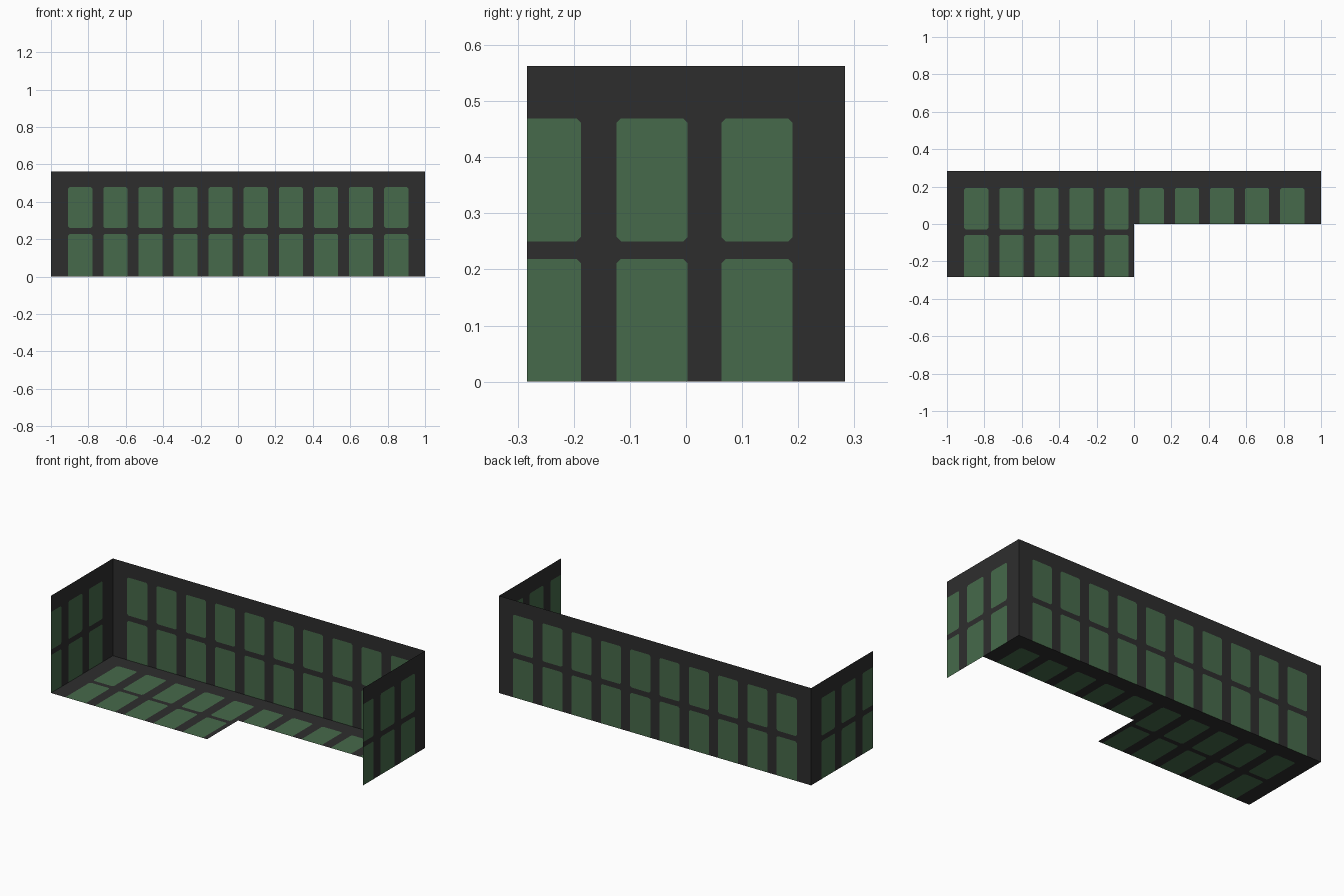
import bpy, bmesh
from mathutils import Vector

if "Cube" in bpy.data.objects:
    bpy.data.objects.remove(bpy.data.objects["Cube"])


def material(name, rgb):
    m = bpy.data.materials.new(name)
    m.diffuse_color = (*rgb, 1)
    m.use_nodes = True
    m.node_tree.nodes["Principled BSDF"].inputs["Base Color"].default_value = m.diffuse_color
    return m


DARK = material("charcoal frame", (0.027, 0.027, 0.027))
GREEN = material("muted green pane", (0.061, 0.143, 0.069))
W, D, H = 1.0, 0.283, 0.563     # half length, half depth, wall height
CUT = 0.008                     # small clipped corner of each pane


def panel(name, place, u_range, v_range, u_panes, v_panes):
    """Thin sheet split into a grid; cells where both pane spans meet are green."""
    bm = bmesh.new()

    def face(pts, mat):
        f = bm.faces.new([bm.verts.new(Vector(place(u, v))) for u, v in pts])
        f.material_index = mat

    def spans(rng, panes):
        cuts = sorted({*rng, *[c for p in panes for c in p]})
        return [(a, b, (a, b) in panes) for a, b in zip(cuts, cuts[1:])]

    for u0, u1, pu in spans(u_range, u_panes):
        for v0, v1, pv in spans(v_range, v_panes):
            corners = [(u0, v0), (u1, v0), (u1, v1), (u0, v1)]
            if not (pu and pv):
                face(corners, 0)
                continue
            outline = []
            for i, (u, v) in enumerate(corners):
                # panes running off the sheet's edge keep square corners there
                if u in u_range or v in v_range:
                    outline.append((u, v))
                    continue
                along_u = (u + (CUT if u == u0 else -CUT), v)
                along_v = (u, v + (CUT if v == v0 else -CUT))
                pair = [along_v, along_u] if i % 2 == 0 else [along_u, along_v]
                outline += pair
                face([pair[0], (u, v), pair[1]], 0)
            face(outline, 1)
    bmesh.ops.remove_doubles(bm, verts=bm.verts, dist=1e-5)
    bmesh.ops.recalc_face_normals(bm, faces=bm.faces)
    me = bpy.data.meshes.new(name)
    bm.to_mesh(me)
    bm.free()
    me.materials.append(DARK)
    me.materials.append(GREEN)
    ob = bpy.data.objects.new(name, me)
    bpy.context.collection.objects.link(ob)


columns = [(-0.908 + 0.1877 * i, -0.779 + 0.1877 * i) for i in range(10)]

# Long back wall
panel("back_wall", lambda u, v: (u, D, v), (-W, W), (0, H),
      columns, [(0, 0.228), (0.259, 0.479)])

# Two end walls
for side, x in (("left", -W), ("right", W)):
    panel(side + "_wall", lambda u, v: (x, u, v), (-D, D), (0, H),
          [(-D, -0.187), (-0.124, 0.003), (0.063, 0.19)],
          [(0, 0.219), (0.25, 0.469)])

# L-shaped floor: full depth on the left, half depth on the right
panel("floor_wide", lambda u, v: (u, v, 0), (-W, 0), (-D, D),
      columns[:5], [(-D, -0.058), (-0.03, 0.193)])
panel("floor_narrow", lambda u, v: (u, v, 0), (0, W), (0, D),
      columns[5:], [(0, 0.193)])
